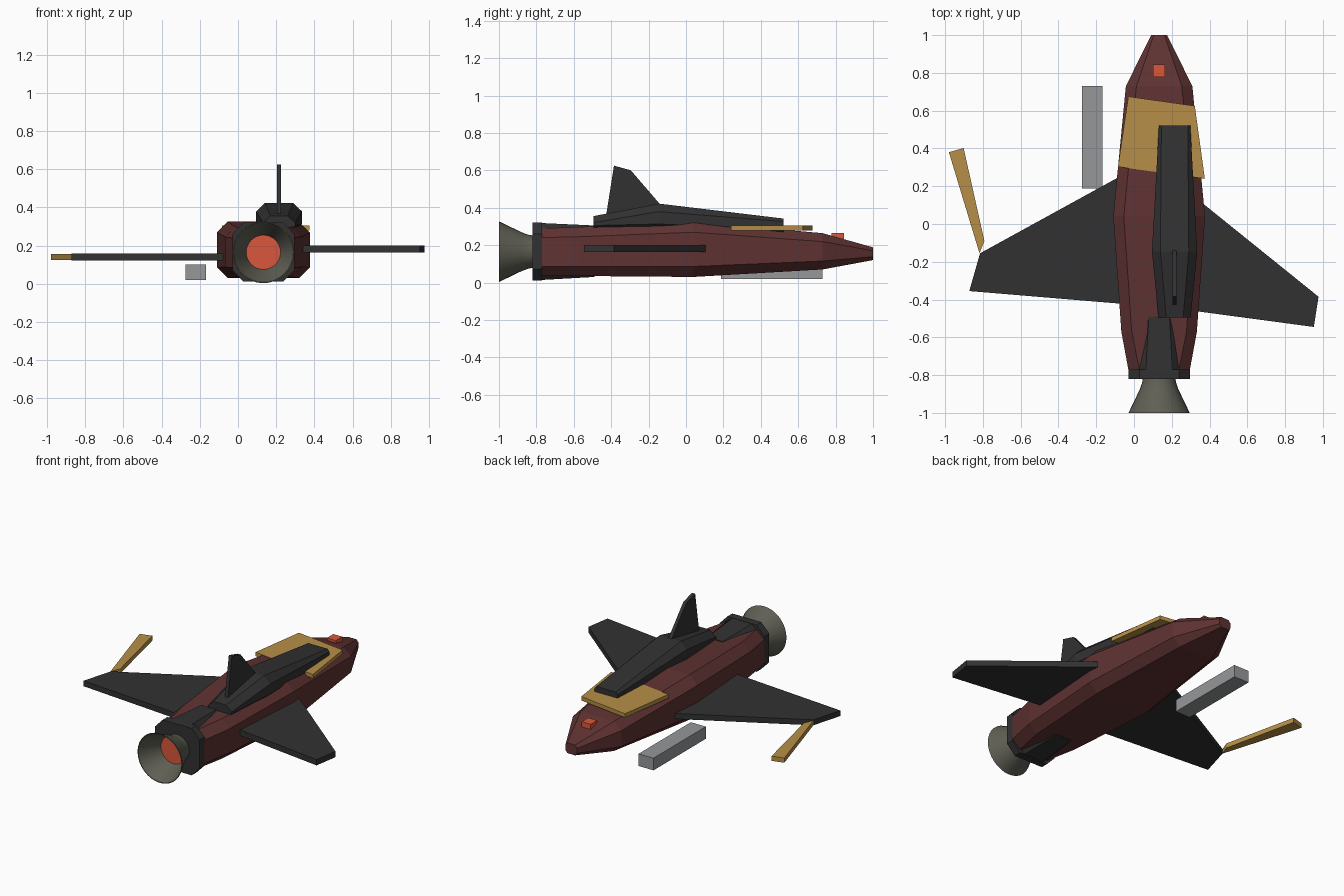
import bpy
import bmesh
import math

old = bpy.data.objects.get("Cube")
if old:
    bpy.data.objects.remove(old, do_unlink=True)


def material(name, r, g, b):
    m = bpy.data.materials.new(name)
    m.use_nodes = True
    m.diffuse_color = (r, g, b, 1)
    m.node_tree.nodes["Principled BSDF"].inputs["Base Color"].default_value = (r, g, b, 1)
    return m


MAROON = material("maroon", 0.115, 0.032, 0.032)
CHARCOAL = material("charcoal", 0.031, 0.031, 0.031)
AMBER = material("amber", 0.47, 0.275, 0.063)
ORANGE = material("orange red", 0.7, 0.095, 0.045)
OLIVE = material("olive grey", 0.115, 0.115, 0.09)
GREY = material("mid grey", 0.3, 0.31, 0.32)


def finish(name, bm, mat):
    bmesh.ops.recalc_face_normals(bm, faces=bm.faces)
    mesh = bpy.data.meshes.new(name)
    bm.to_mesh(mesh)
    bm.free()
    mesh.materials.append(mat)
    obj = bpy.data.objects.new(name, mesh)
    bpy.context.collection.objects.link(obj)
    return obj


def loft(name, rings, mat, caps=True):
    """Skin a list of point rings that share one point count."""
    bm = bmesh.new()
    loops = [[bm.verts.new(p) for p in ring] for ring in rings]
    for a, b in zip(loops, loops[1:]):
        for i in range(len(a)):
            j = (i + 1) % len(a)
            bm.faces.new((a[i], a[j], b[j], b[i]))
    if caps:
        bm.faces.new(loops[0])
        bm.faces.new(loops[-1])
    return finish(name, bm, mat)


def plate(name, outline, low, high, mat):
    """Horizontal slab from an x, y outline."""
    return loft(name, [[(x, y, z) for x, y in outline] for z in (low, high)], mat)


def box(name, x0, x1, y0, y1, z0, z1, mat):
    return plate(name, [(x0, y0), (x1, y0), (x1, y1), (x0, y1)], z0, z1, mat)


def octagon(cx, y, half, flat, bottom, top, cut):
    """Chamfered rectangle across the body at y."""
    return [(cx - half, y, bottom + cut), (cx - flat, y, bottom),
            (cx + flat, y, bottom), (cx + half, y, bottom + cut),
            (cx + half, y, top - cut), (cx + flat, y, top),
            (cx - flat, y, top), (cx - half, y, top - cut)]


CX = 0.133   # body centre line
CZ = 0.165   # engine axis height

# Hull: y, half width, flat half width, bottom, top, chamfer height
hull = [(-0.77, 0.163, 0.105, 0.035, 0.29, 0.05),
        (-0.57, 0.2, 0.145, 0.035, 0.297, 0.052),
        (0.04, 0.243, 0.187, 0.03, 0.325, 0.056),
        (0.73, 0.176, 0.12, 0.07, 0.264, 0.045),
        (1.0, 0.042, 0.028, 0.12, 0.188, 0.018)]
loft("hull", [octagon(CX, *s) for s in hull], MAROON)

# Engine collar and the tapered spine running forward from it
loft("engine_collar", [octagon(CX, y, 0.163, 0.105, 0.012, 0.32, 0.06)
                       for y in (-0.82, -0.77)], CHARCOAL)
loft("engine_spine", [octagon(CX, -0.77, 0.12, 0.07, 0.014, 0.318, 0.04),
                      octagon(CX, -0.49, 0.06, 0.055, 0.03, 0.305, 0.02)], CHARCOAL)

# Flared hollow nozzle: outer wall to the rim, then back along the inner wall
SIDES = 32


def circle(radius, y):
    return [(CX + radius * math.cos(math.tau * i / SIDES), y,
             CZ + radius * math.sin(math.tau * i / SIDES)) for i in range(SIDES)]


wall = [(0.085, -0.81), (0.09, -0.84), (0.102, -0.875), (0.162, -1.0),
        (0.157, -1.0), (0.097, -0.875), (0.085, -0.84)]
nozzle = loft("nozzle", [circle(r, y) for r, y in wall], OLIVE)
bpy.context.view_layer.objects.active = nozzle
nozzle.select_set(True)
bpy.ops.object.shade_smooth_by_angle(angle=math.radians(35))
nozzle.select_set(False)
loft("engine_glow", [circle(0.09, -0.85), circle(0.09, -0.86)], ORANGE)

# Offset upper fairing
fairing = [(-0.495, 0.085, 0.045, 0.27, 0.355, 0.035),
           (-0.145, 0.12, 0.075, 0.27, 0.422, 0.043),
           (0.522, 0.083, 0.07, 0.27, 0.342, 0.016)]
loft("upper_fairing", [octagon(0.215, *s) for s in fairing], CHARCOAL)

# Tail fin standing on the fairing
fin = [(-0.43, 0.34), (-0.385, 0.625), (-0.295, 0.6), (-0.14, 0.42), (-0.14, 0.36)]
loft("tail_fin", [[(x, y, z) for y, z in fin] for x in (0.203, 0.226)], CHARCOAL)

# Uneven wings
plate("right_wing", [(0.05, 0.32), (-0.815, -0.155), (-0.872, -0.355), (0.05, -0.432)],
      0.122, 0.158, CHARCOAL)
plate("left_wing", [(0.22, 0.225), (0.977, -0.385), (0.952, -0.545), (0.22, -0.447)],
      0.163, 0.201, CHARCOAL)

# Amber nose panel and the wingtip strut
plate("nose_panel", [(-0.03, 0.675), (0.322, 0.625), (0.375, 0.24), (-0.085, 0.303)],
      0.279, 0.305, AMBER)
plate("wingtip_strut", [(-0.98, 0.38), (-0.902, 0.402), (-0.792, -0.09), (-0.818, -0.155)],
      0.125, 0.156, AMBER)

# Detached underside pod and nose beacon
box("side_pod", -0.275, -0.167, 0.188, 0.73, 0.02, 0.1, GREY)
box("nose_beacon", 0.1, 0.165, 0.778, 0.845, 0.22, 0.266, ORANGE)
